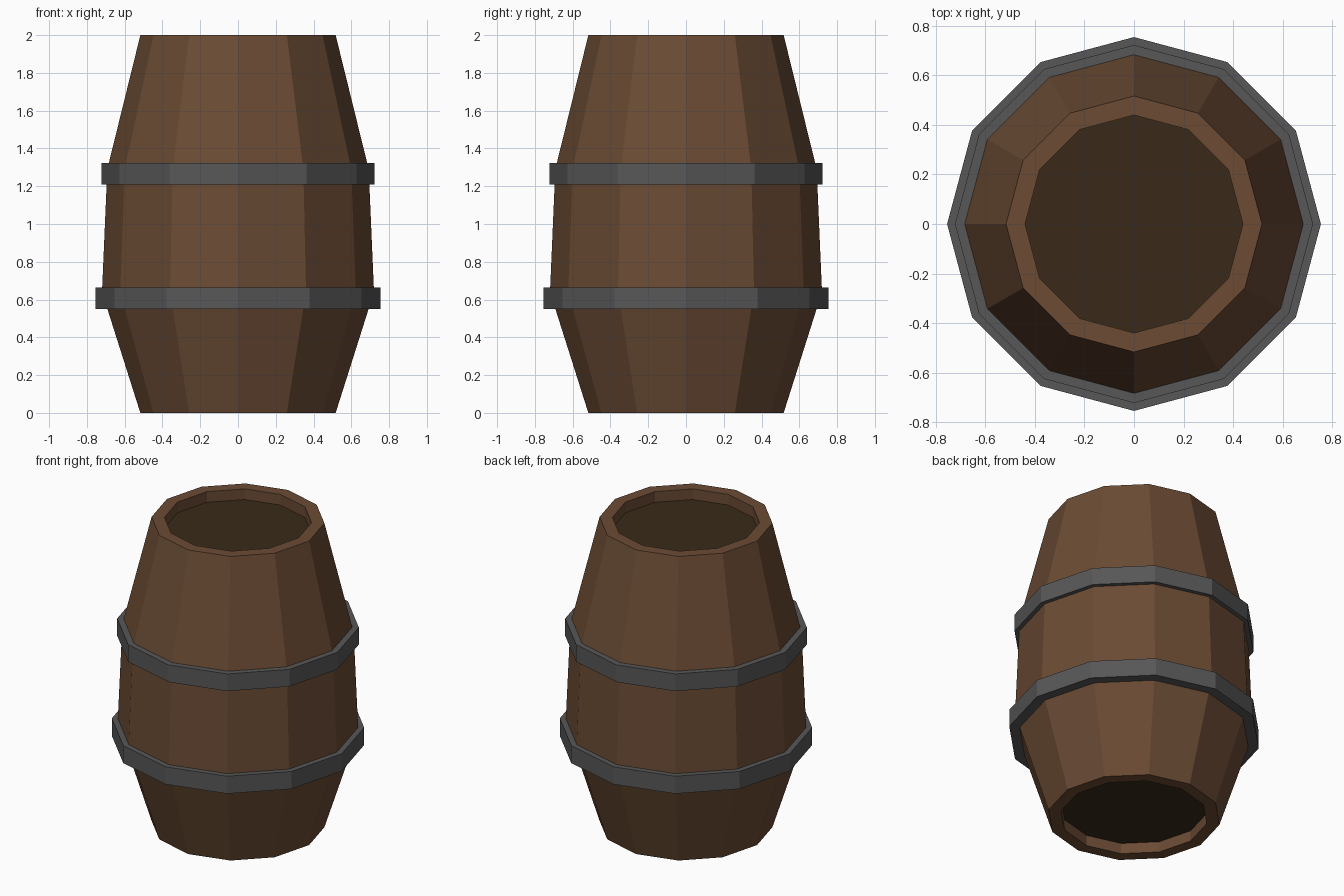
import bpy, bmesh
from math import sin, cos, pi

if "Cube" in bpy.data.objects:
    bpy.data.objects.remove(bpy.data.objects["Cube"])

SIDES = 12


def material(name, rgb):
    m = bpy.data.materials.new(name)
    m.diffuse_color = (*rgb, 1)
    m.use_nodes = True
    m.node_tree.nodes["Principled BSDF"].inputs["Base Color"].default_value = m.diffuse_color
    return m


def make_object(name, bm, mat):
    mesh = bpy.data.meshes.new(name)
    bm.to_mesh(mesh)
    bm.free()
    mesh.materials.append(mat)
    obj = bpy.data.objects.new(name, mesh)
    bpy.context.collection.objects.link(obj)
    return obj


def ring(bm, r, z):
    return [bm.verts.new((r * cos(2 * pi * i / SIDES), r * sin(2 * pi * i / SIDES), z))
            for i in range(SIDES)]


def lathe(name, profile, mat, closed=False):
    """Spin an (r, z) profile, listed upward along its outside, around z."""
    bm = bmesh.new()
    rings = [ring(bm, r, z) for r, z in profile]
    pairs = list(zip(rings, rings[1:]))
    if closed:
        pairs.append((rings[-1], rings[0]))
    for a, b in pairs:
        for i in range(SIDES):
            j = (i + 1) % SIDES
            bm.faces.new((a[i], a[j], b[j], b[i]))
    return make_object(name, bm, mat)


def disc(name, r, z, up, mat):
    bm = bmesh.new()
    verts = ring(bm, r, z)
    bm.faces.new(verts if up else verts[::-1])
    return make_object(name, bm, mat)


wood = material("wood", (0.145, 0.07, 0.034))
dark_wood = material("dark_wood", (0.042, 0.023, 0.01))
iron = material("iron", (0.095, 0.095, 0.095))

# Stave shell with flat rims and short inner walls down to the heads
RIM, BORE, RECESS = 0.517, 0.44, 0.07
lathe("barrel_staves", [(BORE, RECESS), (BORE, 0), (RIM, 0), (0.72, 0.64),
                        (0.692, 1.29), (RIM, 2), (BORE, 2), (BORE, 2 - RECESS)], wood)

# Recessed heads closing both ends
disc("top_head", BORE, 2 - RECESS, True, dark_wood)
disc("bottom_head", BORE, RECESS, False, dark_wood)

# Iron hoops
for name, r, inner, z0, z1 in (("lower_hoop", 0.755, 0.685, 0.55, 0.665),
                               ("upper_hoop", 0.723, 0.68, 1.21, 1.323)):
    lathe(name, [(inner, z0), (r, z0), (r, z1), (inner, z1)], iron, closed=True)
